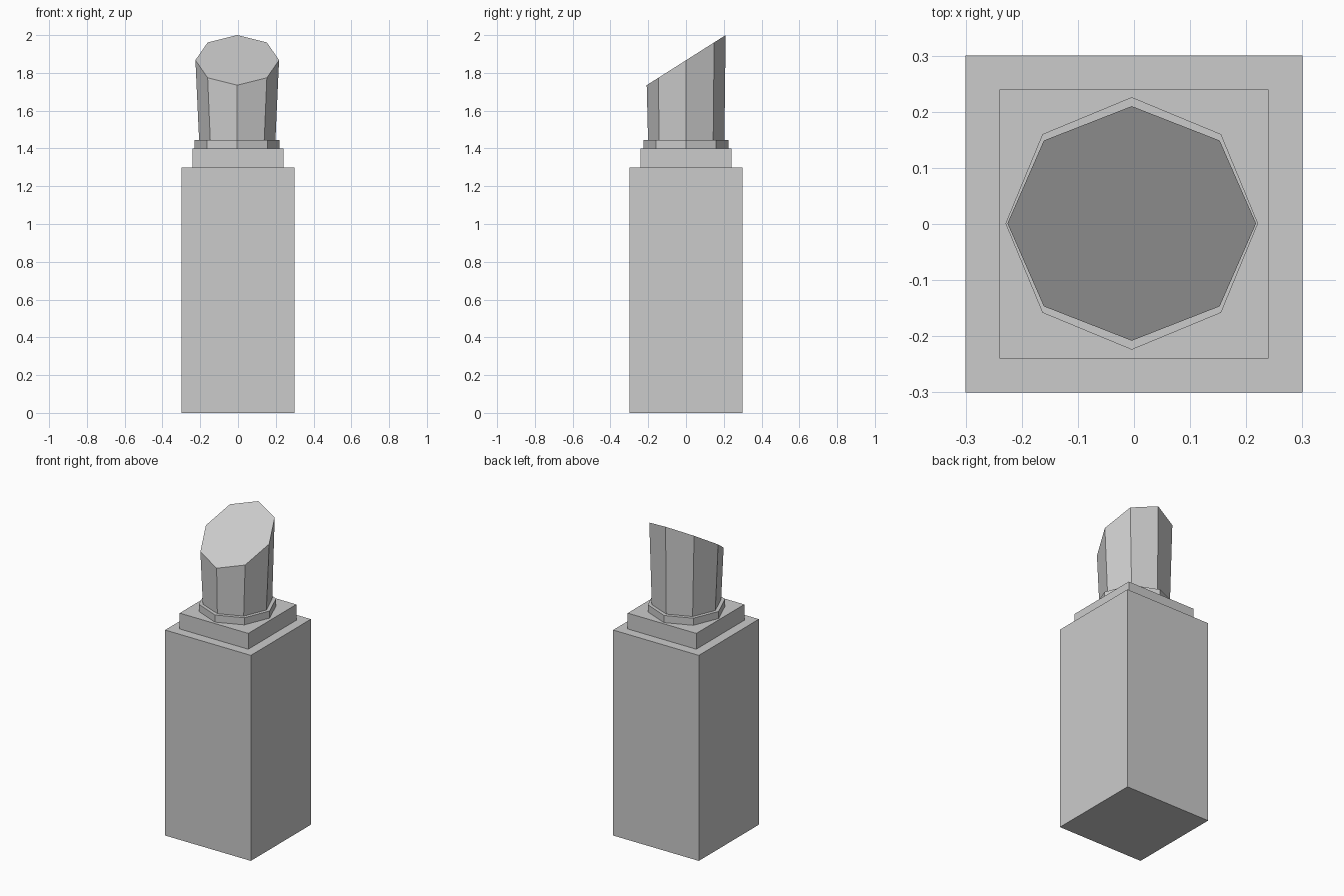
import bpy, bmesh, math

if "Cube" in bpy.data.objects:
    bpy.data.objects.remove(bpy.data.objects["Cube"])

CX, CY = -0.004, 0.001   # axis of the eight-sided upper parts


def block(name, width, z0, z1):
    bpy.ops.mesh.primitive_cube_add(size=1, location=(0, 0, (z0 + z1) / 2))
    ob = bpy.context.object
    ob.name = name
    ob.scale = (width, width, z1 - z0)
    bpy.ops.object.transform_apply(location=True, rotation=False, scale=True)
    return ob


def octagon(bm, rx, ry, z, slope=0.0):
    """Eight-sided ring, optionally tilted so z rises towards the back."""
    ring = []
    for i in range(8):
        a = math.tau * i / 8
        y = ry * math.sin(a)
        ring.append(bm.verts.new((CX + rx * math.cos(a), CY + y, z + slope * y)))
    return ring


def prism(name, lower, upper):
    bm = bmesh.new()
    lo, hi = octagon(bm, *lower), octagon(bm, *upper)
    for i in range(8):
        j = (i + 1) % 8
        bm.faces.new((lo[i], lo[j], hi[j], hi[i]))
    bm.faces.new(lo[::-1])
    bm.faces.new(hi)
    bmesh.ops.recalc_face_normals(bm, faces=bm.faces)
    me = bpy.data.meshes.new(name)
    bm.to_mesh(me)
    bm.free()
    ob = bpy.data.objects.new(name, me)
    bpy.context.collection.objects.link(ob)
    return ob


# square case and the smaller square step on top
block("case", 0.60, 0.0, 1.30)
block("inner_case", 0.48, 1.30, 1.40)

# low octagonal holder ring
prism("holder_ring", (0.225, 0.225, 1.40), (0.225, 0.225, 1.445))

# stick flaring upwards with a slanted tip, low at the front
prism("slanted_stick", (0.202, 0.202, 1.445), (0.2215, 0.209, 1.8675, 0.634))
